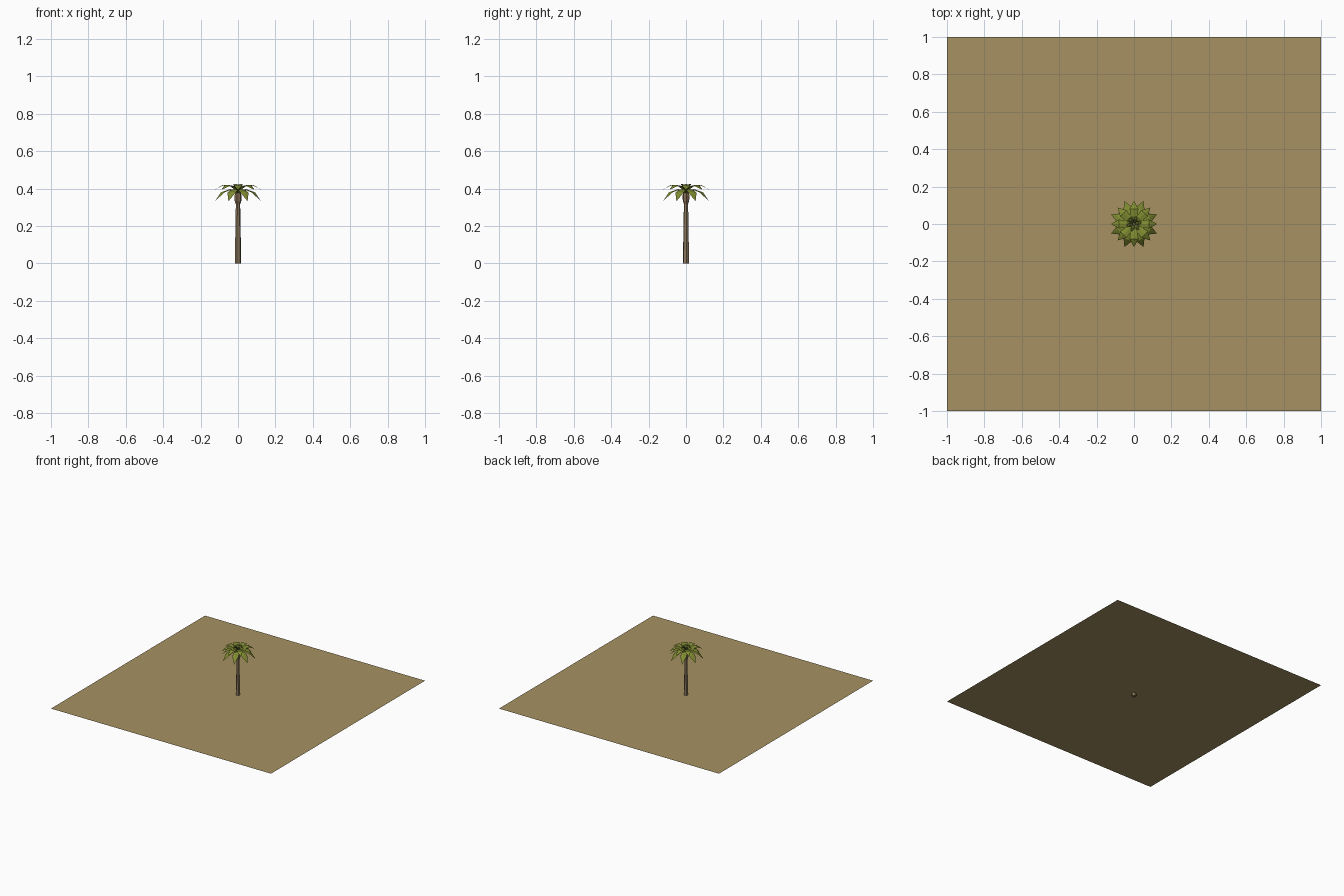
import bpy, bmesh, math
from mathutils import Vector

if "Cube" in bpy.data.objects:
    bpy.data.objects.remove(bpy.data.objects["Cube"])


def mat(name, rgb):
    m = bpy.data.materials.new(name)
    m.diffuse_color = (*rgb, 1)
    m.use_nodes = True
    m.node_tree.nodes["Principled BSDF"].inputs["Base Color"].default_value = m.diffuse_color
    return m


SAND = mat("sand", (0.385, 0.285, 0.125))
BARK = mat("bark", (0.26, 0.185, 0.105))
HUSK = mat("husk", (0.22, 0.14, 0.075))
LEAF = mat("leaf_green", (0.215, 0.26, 0.03))
DARK = mat("dark_leaf_green", (0.11, 0.14, 0.02))


def finish(bm, name, material):
    me = bpy.data.meshes.new(name)
    bm.to_mesh(me)
    bm.free()
    me.materials.append(material)
    ob = bpy.data.objects.new(name, me)
    bpy.context.collection.objects.link(ob)
    return ob


def lathe(name, rings, sides, material):
    """Tapered faceted solid from (x offset, z, radius) rings."""
    bm = bmesh.new()
    loops = []
    for x, z, r in rings:
        loops.append([bm.verts.new((x + r * math.cos(a), r * math.sin(a), z))
                      for a in (math.tau * (i + 0.2) / sides for i in range(sides))])
    for lo, hi in zip(loops, loops[1:]):
        for i in range(sides):
            j = (i + 1) % sides
            bm.faces.new((lo[i], lo[j], hi[j], hi[i]))
    bm.faces.new(loops[0][::-1])
    bm.faces.new(loops[-1])
    finish(bm, name, material)


def frond_ring(name, count, phase, path, material):
    """Ring of folded fronds; path = (radius, height, half width, fold drop)."""
    bm = bmesh.new()
    for k in range(count):
        a = math.tau * k / count + phase
        out = Vector((math.cos(a), math.sin(a), 0))
        side = Vector((-math.sin(a), math.cos(a), 0))
        rows = []
        for r, z, w, d in path:
            mid = out * r + Vector((0, 0, z))
            low = mid - Vector((0, 0, d))
            pts = [mid] if w == 0 else [low - side * w, mid, low + side * w]
            rows.append([bm.verts.new(p) for p in pts])
        for p, q in zip(rows, rows[1:]):
            for i in range(2):
                if len(q) == 1:
                    bm.faces.new((p[i], q[0], p[i + 1]))
                else:
                    bm.faces.new((p[i], q[i], q[i + 1], p[i + 1]))
    bmesh.ops.reverse_faces(bm, faces=[f for f in bm.faces if f.normal.z < 0])
    finish(bm, name, material)


# flat square base, pierced by the foot of the trunk
bm = bmesh.new()
bmesh.ops.create_grid(bm, x_segments=1, y_segments=1, size=1)
bmesh.ops.translate(bm, verts=bm.verts, vec=(0, 0, 0.025))
finish(bm, "sand_base", SAND)

# trunk and the husk under the crown
lathe("trunk", [(0, 0, 0.0175), (0, 0.34, 0.0115)], 6, BARK)
lathe("crown_husk", [(0, 0.315, 0.011), (0, 0.335, 0.018), (0, 0.362, 0.019),
                     (0, 0.39, 0.012)], 6, HUSK)

# drooping lower fronds, arching upper fronds, and the dark heart leaves
step = math.tau / 16
frond_ring("lower_fronds", 8, step,
           [(0.008, 0.375, 0.006, 0.001), (0.045, 0.398, 0.018, 0.003),
            (0.09, 0.383, 0.024, 0.004), (0.133, 0.333, 0, 0)], LEAF)
frond_ring("upper_fronds", 8, 0,
           [(0.008, 0.390, 0.006, 0.001), (0.04, 0.415, 0.018, 0.003),
            (0.08, 0.421, 0.024, 0.004), (0.124, 0.394, 0, 0)], LEAF)
frond_ring("heart_leaves", 6, 0.2,
           [(0.003, 0.38, 0.004, 0.001), (0.012, 0.410, 0.009, 0.002),
            (0.024, 0.424, 0.010, 0.003), (0.045, 0.421, 0, 0)], DARK)
